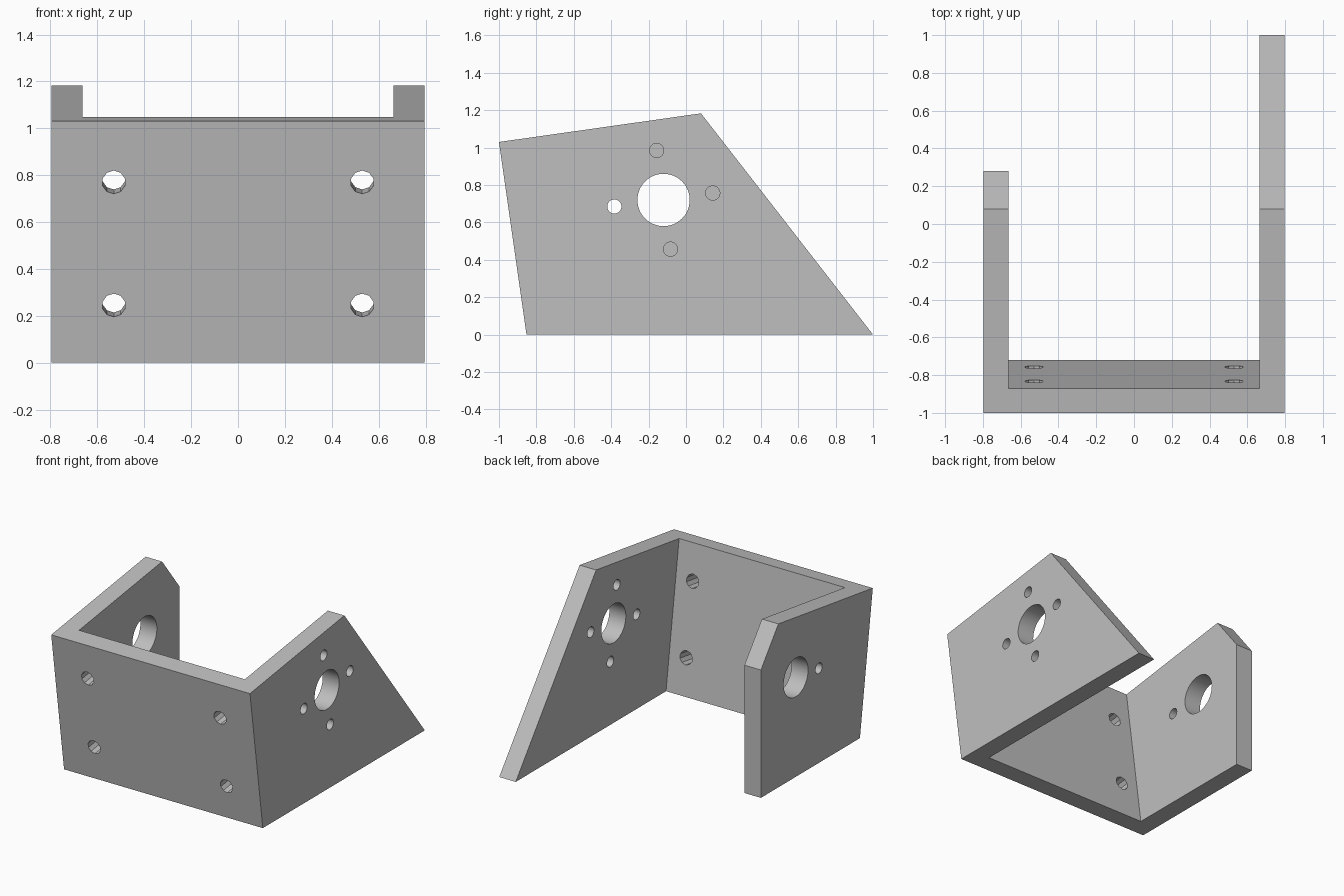
import bpy
import bmesh
from math import pi, atan2
from mathutils import Matrix, Vector

cube = bpy.data.objects.get("Cube")
if cube:
    bpy.data.objects.remove(cube)

# Main dimensions
HALF = 0.796          # half width
INNER = 0.664         # half width between the side walls
FRONT_TOP = Vector((0, -1.0, 1.03))
FRONT_BOTTOM = Vector((0, -0.853, 0))
SLOPE = (FRONT_BOTTOM - FRONT_TOP) / FRONT_TOP.z

grey = bpy.data.materials.new("Grey")
grey.use_nodes = True
colour = (0.52, 0.52, 0.52, 1)
grey.diffuse_color = colour
grey.node_tree.nodes["Principled BSDF"].inputs["Base Color"].default_value = colour


def make_object(name, bm):
    bmesh.ops.recalc_face_normals(bm, faces=bm.faces)
    mesh = bpy.data.meshes.new(name)
    bm.to_mesh(mesh)
    bm.free()
    mesh.materials.append(grey)
    ob = bpy.data.objects.new(name, mesh)
    bpy.context.collection.objects.link(ob)
    return ob


def prism(name, profile, x0, x1):
    """Extrude a (y, z) profile along x."""
    bm = bmesh.new()
    face = bm.faces.new([bm.verts.new((x0, y, z)) for y, z in profile])
    out = bmesh.ops.extrude_face_region(bm, geom=[face])
    verts = [v for v in out["geom"] if isinstance(v, bmesh.types.BMVert)]
    bmesh.ops.translate(bm, verts=verts, vec=(x1 - x0, 0, 0))
    return make_object(name, bm)


def rod(name, centre, radius, depth, rotation, sides):
    bm = bmesh.new()
    bmesh.ops.create_cone(bm, cap_ends=True, segments=sides, radius1=radius,
                          radius2=radius, depth=depth,
                          matrix=Matrix.Translation(centre) @ rotation)
    return make_object(name, bm)


def cut(target, cutter):
    mod = target.modifiers.new("Cut", "BOOLEAN")
    mod.operation = "DIFFERENCE"
    mod.solver = "EXACT"
    mod.object = cutter
    bpy.context.view_layer.objects.active = target
    bpy.ops.object.modifier_apply(modifier=mod.name)
    bpy.data.objects.remove(cutter)


# Solid body with the side wall outline
bracket = prism("mounting_bracket",
                [FRONT_TOP.yz, (0.08, 1.183), (1, 0), FRONT_BOTTOM.yz],
                -HALF, HALF)

# Cavity between the walls, leaving the leaning front plate
inner_y = -0.72
cut(bracket, prism("cavity_cutter",
                   [(inner_y + SLOPE.y * -1.5, 1.5), (2, 1.5), (2, -0.5),
                    (inner_y + SLOPE.y * 0.5, -0.5)], -INNER, INNER))

# The right wall is shorter
cut(bracket, prism("right_wall_trim",
                   [(0.28, -0.5), (2, -0.5), (2, 1.5), (0.28, 1.5)], -1, -0.5))

# Large shaft hole through both walls, and the small screw holes
across = Matrix.Rotation(pi / 2, 4, "Y")
cut(bracket, rod("shaft_cutter", (0, -0.12, 0.72), 0.14, 3, across, 48))
cut(bracket, rod("through_screw_cutter", (0, -0.383, 0.685), 0.038, 3, across, 32))
for y, z in [(-0.157, 0.985), (0.143, 0.757), (-0.083, 0.457)]:
    cut(bracket, rod("screw_cutter", (HALF, y, z), 0.038, 0.6, across, 32))

# Coarse mounting holes square to the leaning front plate
lean = Matrix.Rotation(pi / 2 + atan2(-SLOPE.y, 1) * -1, 4, "X")
lean = Vector((0, 1, SLOPE.y)).to_track_quat("Z", "Y").to_matrix().to_4x4()
for x in (-0.53, 0.53):
    for z in (0.245, 0.77):
        centre = (x, FRONT_BOTTOM.y - SLOPE.y * z, z)
        cut(bracket, rod("mount_cutter", centre, 0.05, 0.5, lean, 10))

# Smooth hole walls, crisp plate edges
bpy.ops.object.select_all(action="DESELECT")
bracket.select_set(True)
bpy.context.view_layer.objects.active = bracket
bpy.ops.object.shade_smooth_by_angle()
